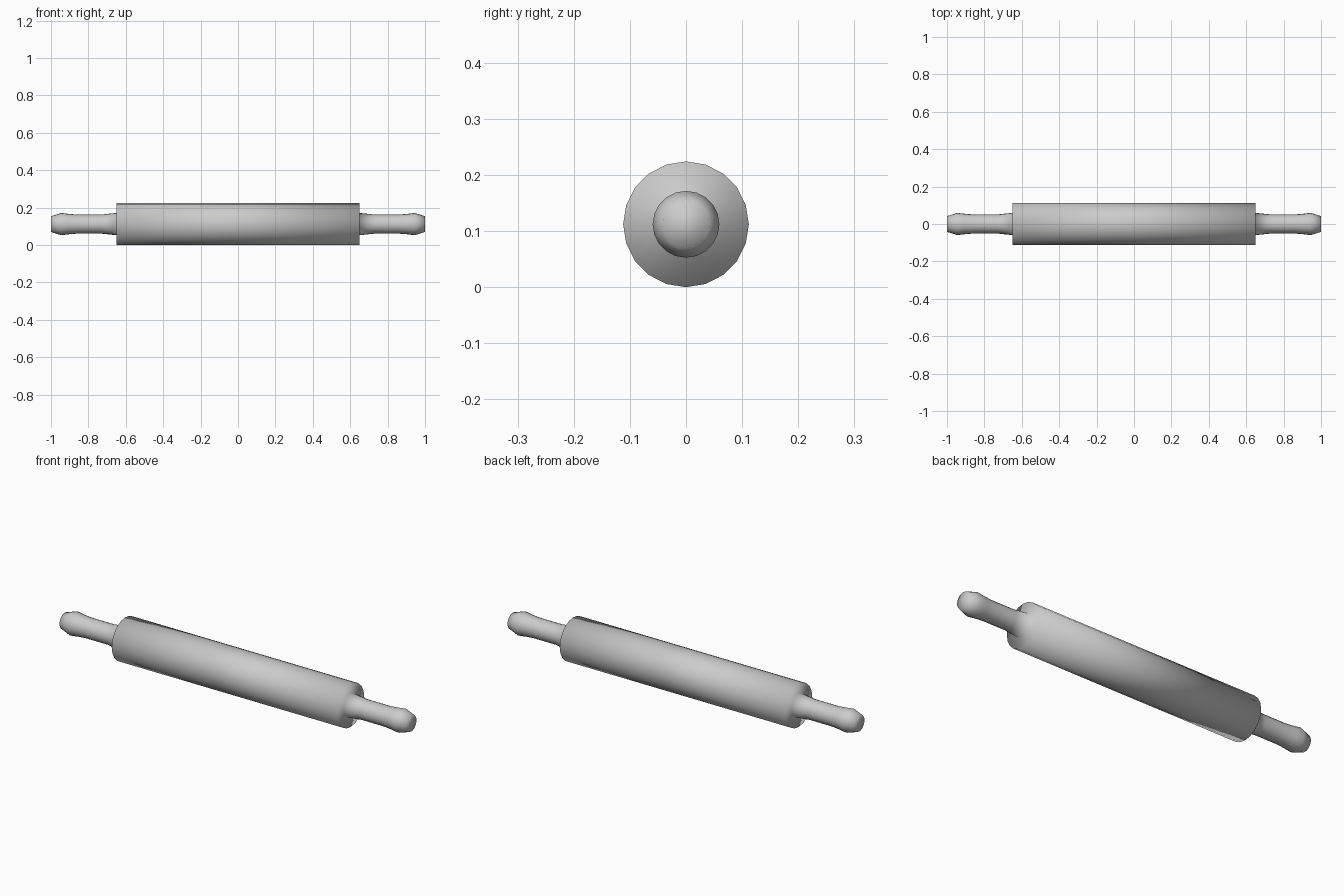
import bpy, bmesh
from math import sin, cos, pi

if "Cube" in bpy.data.objects:
    bpy.data.objects.remove(bpy.data.objects["Cube"])

SIDES = 20
RADIUS = 0.112

# Half profile (x, radius): roller edge, flared root, slim grip, bulbous tip
half = [(0.65, RADIUS), (0.65, 0.0595), (0.73, 0.051), (0.86, 0.051),
        (0.905, 0.0545), (0.945, 0.0595), (1.0, 0.042)]
profile = [(-x, r) for x, r in reversed(half)] + half

# Revolve the mirrored profile about the long axis
bm = bmesh.new()
rings = [[bm.verts.new((x, r * sin(2 * pi * i / SIDES),
                        RADIUS + r * cos(2 * pi * i / SIDES)))
          for i in range(SIDES)] for x, r in profile]
for a, b in zip(rings, rings[1:]):
    for i in range(SIDES):
        j = (i + 1) % SIDES
        bm.faces.new((a[i], a[j], b[j], b[i]))

# Tip caps
bm.faces.new(rings[0])
bm.faces.new(rings[-1])
bmesh.ops.recalc_face_normals(bm, faces=bm.faces)

# Smooth shading over the whole one-piece turning
for f in bm.faces:
    f.smooth = True
mesh = bpy.data.meshes.new("rolling_pin")
bm.to_mesh(mesh)
bm.free()
pin = bpy.data.objects.new("rolling_pin", mesh)
bpy.context.collection.objects.link(pin)

# Darker grey finish
mat = bpy.data.materials.new("dark_grey")
mat.diffuse_color = (0.52, 0.52, 0.52, 1)
mat.use_nodes = True
mat.node_tree.nodes["Principled BSDF"].inputs["Base Color"].default_value = mat.diffuse_color
mesh.materials.append(mat)
